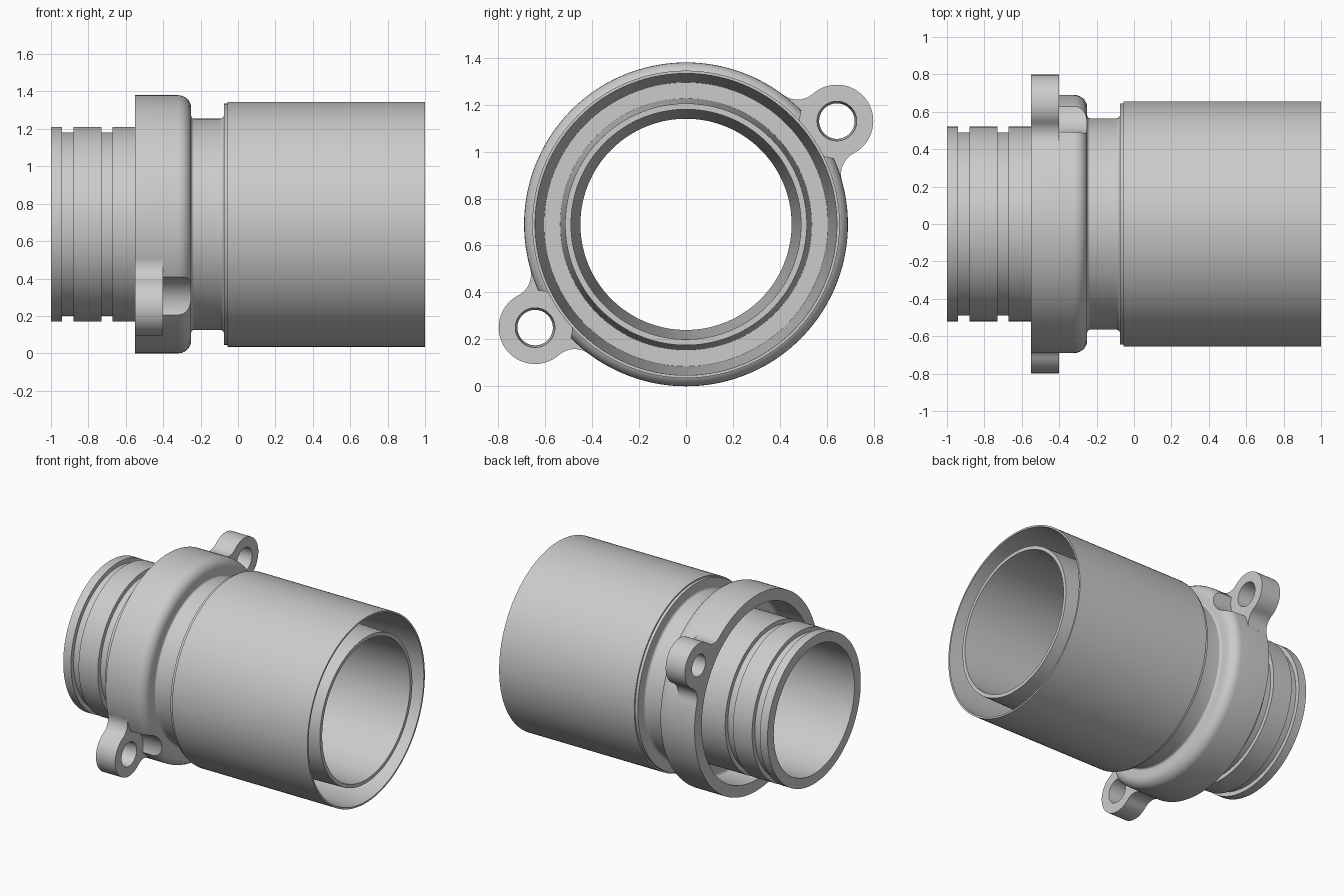
import bpy, bmesh
from math import sin, cos, pi, atan2, acos, hypot
from mathutils import Vector, Matrix

if "Cube" in bpy.data.objects:
    bpy.data.objects.remove(bpy.data.objects["Cube"])

AXIS_Z = 0.69          # height of the bore axis
RING_R = 0.69          # flange radius
EAR_Y, EAR_Z = 0.643, 0.44
EAR_R, WEB_R = 0.155, 0.10

grey = bpy.data.materials.new("light_grey")
grey.use_nodes = True
grey.diffuse_color = (0.6, 0.6, 0.6, 1)
grey.node_tree.nodes["Principled BSDF"].inputs["Base Color"].default_value = grey.diffuse_color


def finish(name, bm):
    bmesh.ops.recalc_face_normals(bm, faces=bm.faces)
    mesh = bpy.data.meshes.new(name)
    bm.to_mesh(mesh)
    bm.free()
    mesh.materials.append(grey)
    obj = bpy.data.objects.new(name, mesh)
    bpy.context.collection.objects.link(obj)
    return obj


def select(obj):
    bpy.ops.object.select_all(action='DESELECT')
    obj.select_set(True)
    bpy.context.view_layer.objects.active = obj


def cut(obj, cutter):
    mod = obj.modifiers.new("cut", 'BOOLEAN')
    mod.operation, mod.solver, mod.object = 'DIFFERENCE', 'EXACT', cutter
    cutter.hide_render = True
    select(obj)
    bpy.ops.object.modifier_apply(modifier=mod.name)
    bpy.data.objects.remove(cutter)


def smooth(obj):
    select(obj)
    bpy.ops.object.shade_smooth_by_angle(angle=0.5)


def rounded(points, steps=7):
    """Replace square corners that carry a radius with arcs."""
    out = []
    for i, (x, r, *fillet) in enumerate(points):
        p = Vector((x, r))
        if not fillet:
            out.append(p)
            continue
        f = fillet[0]
        da = (Vector(points[i - 1][:2]) - p).normalized()
        db = (Vector(points[i + 1][:2]) - p).normalized()
        c = p + f * (da + db)
        for k in range(steps + 1):
            t = pi / 2 * k / steps
            out.append(c - f * (db * cos(t) + da * sin(t)))
    return out


def lathe(name, points, segments=144):
    bm = bmesh.new()
    verts = [bm.verts.new((p.x, 0, AXIS_Z + p.y)) for p in rounded(points)]
    edges = [bm.edges.new((v, verts[i - 1])) for i, v in enumerate(verts)]
    bmesh.ops.spin(bm, geom=verts + edges, cent=(0, 0, AXIS_Z), axis=(1, 0, 0),
                   angle=2 * pi, steps=segments, use_merge=True)
    bmesh.ops.remove_doubles(bm, verts=bm.verts, dist=1e-5)
    return finish(name, bm)


def x_cone(name, y, z, x0, x1, r0, r1):
    """Round cutter along x from x0 (radius r0) to x1 (radius r1)."""
    bm = bmesh.new()
    place = Matrix.Translation(((x0 + x1) / 2, y, z)) @ Matrix.Rotation(pi / 2, 4, 'Y')
    bmesh.ops.create_cone(bm, cap_ends=True, segments=64, radius1=r0, radius2=r1,
                          depth=x1 - x0, matrix=place)
    return finish(name, bm)


def arc(c, r, a0, a1, steps):
    return [(c[0] + r * cos(a0 + (a1 - a0) * k / steps),
             c[1] + r * sin(a0 + (a1 - a0) * k / steps)) for k in range(steps + 1)]


def ear_outline():
    """Boss circle blended into the ring by two concave webs, boss on +u."""
    d = hypot(EAR_Y, EAR_Z)
    a, b = RING_R + WEB_R, EAR_R + WEB_R
    ang = acos((a * a + d * d - b * b) / (2 * a * d))
    c = (a * cos(ang), a * sin(ang))
    to_ear = atan2(-c[1], d - c[0])
    web = arc(c, WEB_R, ang - pi, to_ear, 12)
    if to_ear < ang - pi:
        web = arc(c, WEB_R, ang - pi, to_ear, 12)
    boss = arc((d, 0), EAR_R, to_ear + pi, to_ear + pi - 2 * (to_ear + pi), 40)
    lower = [(u, -v) for u, v in reversed(web)]
    inner = arc((0, 0), 0.635, -ang, ang, 16)
    return web + boss[1:-1] + lower + inner


def ear(name, side):
    bm = bmesh.new()
    turn = atan2(EAR_Z, EAR_Y) + (0 if side > 0 else pi)
    verts = [bm.verts.new((-0.55, u * cos(turn) - v * sin(turn),
                           AXIS_Z + u * sin(turn) + v * cos(turn)))
             for u, v in ear_outline()]
    face = bm.faces.new(verts)
    grown = bmesh.ops.extrude_face_region(bm, geom=[face])
    bmesh.ops.translate(bm, vec=(0.15, 0, 0),
                        verts=[g for g in grown["geom"] if isinstance(g, bmesh.types.BMVert)])
    obj = finish(name, bm)
    cut(obj, x_cone("hole_cutter", side * EAR_Y, AXIS_Z + side * EAR_Z,
                    -0.56, -0.39, 0.075, 0.085))
    smooth(obj)


# Coupling body: grooved spigot, hollow flange, neck and double-walled sleeve
body = lathe("coupling_body", [
    (-1, 0.45), (-1, 0.52),
    (-0.94, 0.52), (-0.94, 0.49), (-0.88, 0.49), (-0.88, 0.52),
    (-0.73, 0.52), (-0.73, 0.49), (-0.67, 0.49), (-0.67, 0.52),
    (-0.33, 0.52, 0.02), (-0.33, 0.61, 0.02), (-0.55, 0.61),
    (-0.55, RING_R), (-0.25, RING_R, 0.07),
    (-0.25, 0.565, 0.015), (-0.075, 0.565, 0.02), (-0.075, 0.645),
    (-0.055, 0.645), (-0.055, 0.655), (1, 0.655), (1, 0.643),
    (0, 0.605), (0, 0.536), (1, 0.515), (1, 0.49)])

# Screw-head pockets in the flange, then the two mounting ears
for side in (1, -1):
    cut(body, x_cone("pocket_cutter", side * EAR_Y, AXIS_Z + side * EAR_Z,
                     -0.4, -0.2, 0.158, 0.158))
smooth(body)
ear("rear_ear", 1)
ear("front_ear", -1)
